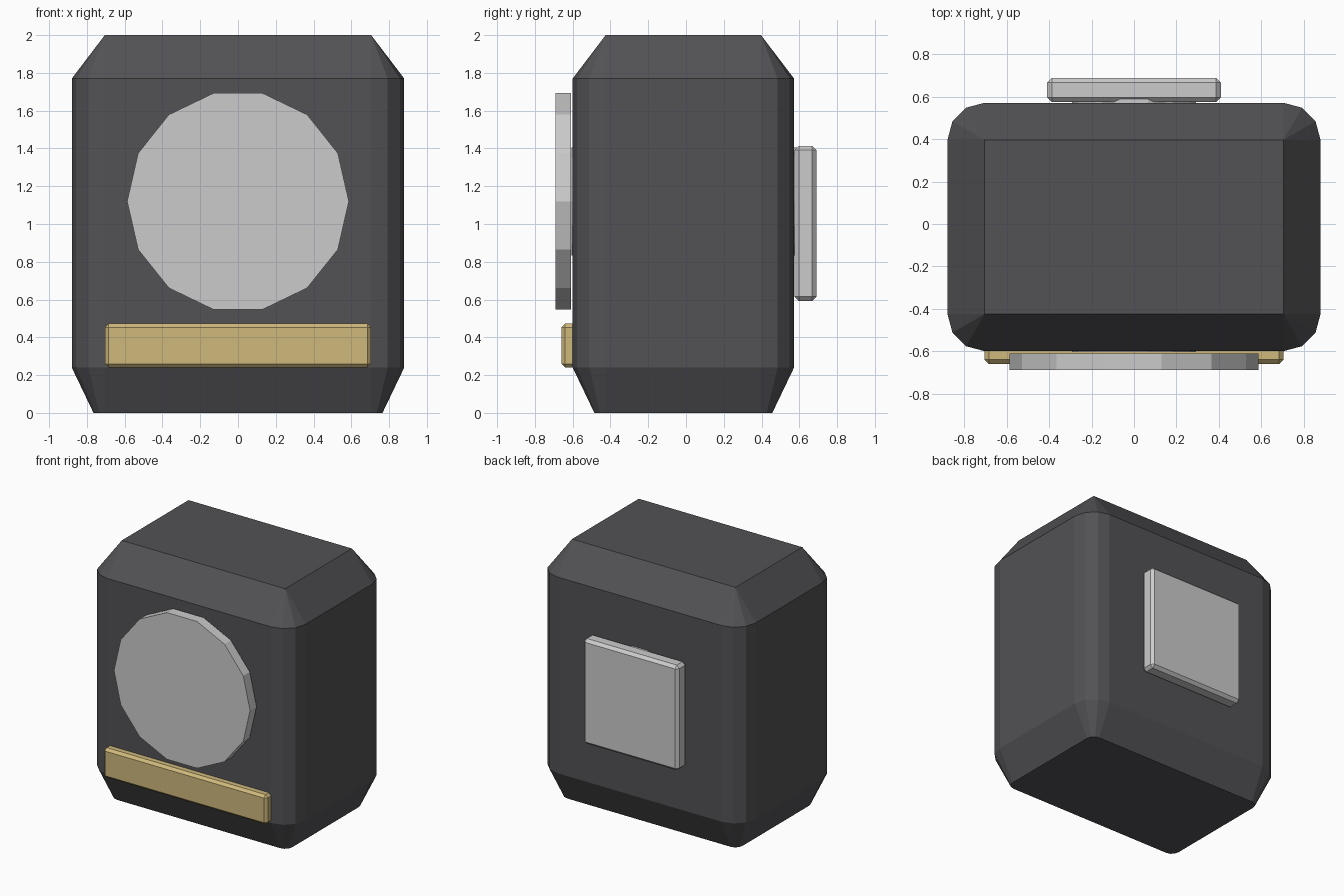
import bpy, bmesh, math
from mathutils import Matrix, Vector

if "Cube" in bpy.data.objects:
    bpy.data.objects.remove(bpy.data.objects["Cube"])


def material(name, rgb):
    m = bpy.data.materials.new(name)
    m.diffuse_color = (*rgb, 1)
    m.use_nodes = True
    m.node_tree.nodes["Principled BSDF"].inputs["Base Color"].default_value = m.diffuse_color
    return m


DARK = material("dark_grey", (0.085, 0.083, 0.09))
LIGHT = material("light_grey", (0.53, 0.53, 0.55))
GOLD = material("gold", (0.62, 0.48, 0.2))


def finish(name, bm, mat):
    bmesh.ops.remove_doubles(bm, verts=bm.verts, dist=1e-4)
    bmesh.ops.recalc_face_normals(bm, faces=bm.faces)
    me = bpy.data.meshes.new(name)
    bm.to_mesh(me)
    bm.free()
    me.materials.append(mat)
    ob = bpy.data.objects.new(name, me)
    bpy.context.collection.objects.link(ob)
    return ob


def chamfered_box(name, lo, hi, bevel, mat):
    lo, hi = Vector(lo), Vector(hi)
    bm = bmesh.new()
    bmesh.ops.create_cube(bm, size=1, matrix=Matrix.Translation((lo + hi) / 2)
                          @ Matrix.Diagonal((*(hi - lo), 1)))
    bmesh.ops.bevel(bm, geom=bm.edges[:], offset=bevel, segments=1, affect='EDGES')
    return finish(name, bm, mat)


def disc(name, radius, y0, y1, z, mat, sides=14):
    bm = bmesh.new()
    bmesh.ops.create_cone(bm, cap_ends=True, segments=sides, radius1=radius,
                          radius2=radius, depth=y1 - y0)
    # Put a corner on the x axis, then lay the axis along y
    v = max(bm.verts, key=lambda p: p.co.x)
    turn = Matrix.Rotation(-math.atan2(v.co.y, v.co.x), 4, 'Z')
    bm.transform(Matrix.Translation((0, (y0 + y1) / 2, z))
                 @ Matrix.Rotation(math.pi / 2, 4, 'X') @ turn)
    return finish(name, bm, mat)


# Body: stacked rounded rectangles, inset toward the top and bottom
def body_ring(bm, inset, z, cx=0.705, cy=0.411, radius=0.175, seg=3):
    r = radius - inset
    verts = []
    for q, (sx, sy) in enumerate(((1, 1), (-1, 1), (-1, -1), (1, -1))):
        for i in range(seg + 1):
            a = math.pi / 2 * (q + i / seg)
            verts.append(bm.verts.new((sx * cx + r * math.cos(a),
                                       -0.014 + sy * cy + r * math.sin(a), z)))
    return verts


bm = bmesh.new()
rings = [body_ring(bm, i, z) for i, z in
         ((0.115, 0), (0, 0.24), (0, 1.77), (0.175, 2))]
for a, b in zip(rings, rings[1:]):
    n = len(a)
    for i in range(n):
        j = (i + 1) % n
        bm.faces.new((a[i], a[j], b[j], b[i]))
bm.faces.new(rings[0])
bm.faces.new(rings[-1])
finish("body", bm, DARK)

# Front dial and the shaft that carries it through to the back plate
disc("front_dial", 0.587, -0.69, -0.61, 1.12, LIGHT)
disc("inner_shaft", 0.293, -0.605, 0.60, 1.12, LIGHT)

# Square back plate and front bar
chamfered_box("back_plate", (-0.41, 0.575, 0.593), (0.41, 0.69, 1.413), 0.022, LIGHT)
chamfered_box("front_bar", (-0.705, -0.66, 0.24), (0.705, -0.55, 0.472), 0.02, GOLD)
